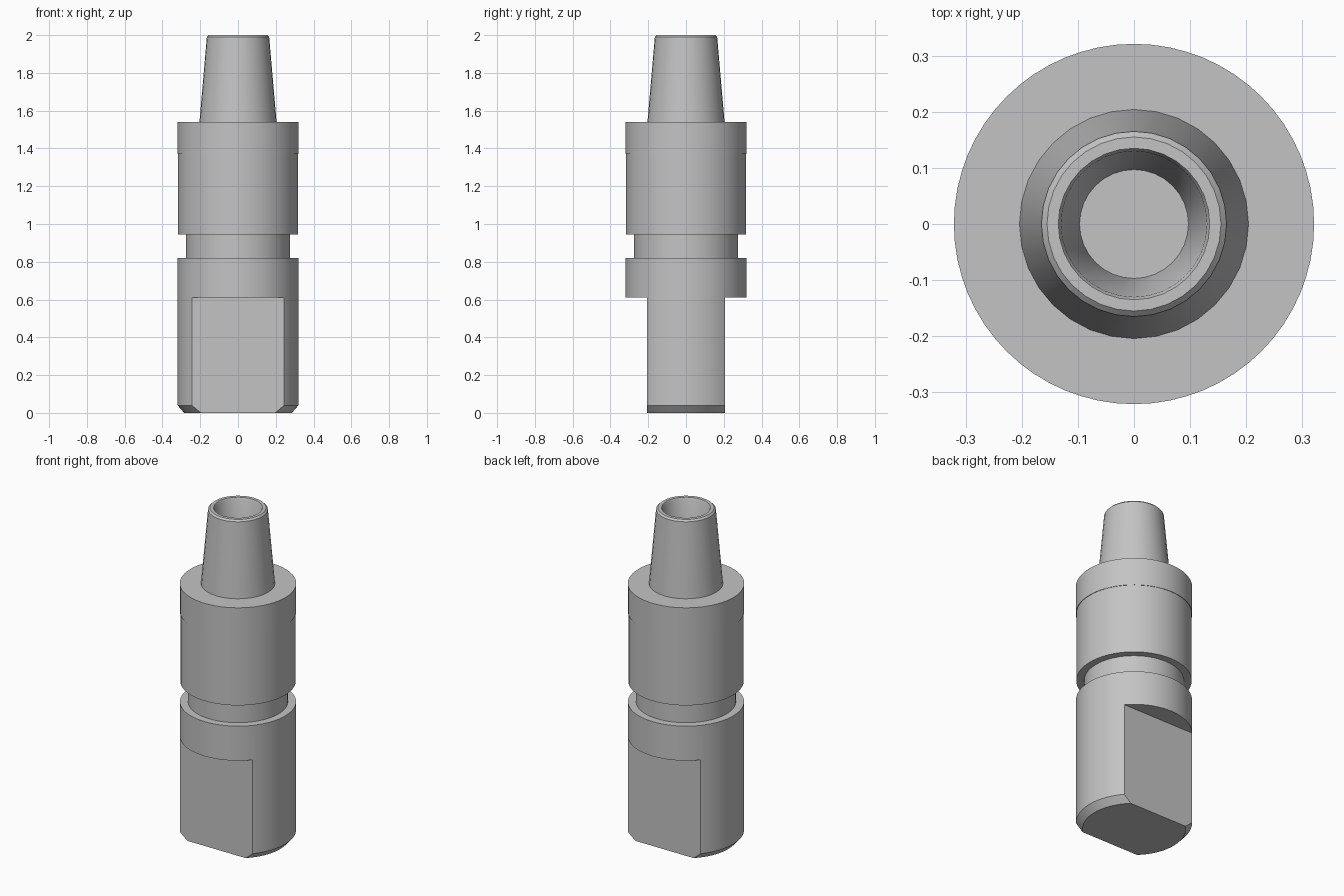
import bpy
import bmesh
import math
from mathutils import Matrix

if "Cube" in bpy.data.objects:
    bpy.data.objects.remove(bpy.data.objects["Cube"], do_unlink=True)

steel = bpy.data.materials.new("grey steel")
steel.use_nodes = True
grey = (0.55, 0.55, 0.55, 1)
steel.diffuse_color = grey
steel.node_tree.nodes["Principled BSDF"].inputs["Base Color"].default_value = grey


def make_object(name, bm):
    mesh = bpy.data.meshes.new(name)
    bmesh.ops.recalc_face_normals(bm, faces=bm.faces)
    bm.to_mesh(mesh)
    bm.free()
    mesh.materials.append(steel)
    obj = bpy.data.objects.new(name, mesh)
    bpy.context.collection.objects.link(obj)
    return obj


def activate(obj):
    bpy.ops.object.select_all(action='DESELECT')
    obj.select_set(True)
    bpy.context.view_layer.objects.active = obj


def lathe(name, profile, sides):
    """Revolve (radius, height) points, capping both ends with flat discs."""
    bm = bmesh.new()
    rings = []
    for radius, z in profile:
        angles = [math.tau * i / sides for i in range(sides)]
        rings.append([bm.verts.new((radius * math.cos(a), radius * math.sin(a), z))
                      for a in angles])
    for low, high in zip(rings, rings[1:]):
        for i in range(sides):
            j = (i + 1) % sides
            bm.faces.new((low[i], low[j], high[j], high[i]))
    bm.faces.new(rings[0])
    bm.faces.new(rings[-1])
    return make_object(name, bm)


def smooth(obj):
    activate(obj)
    bpy.ops.object.shade_smooth_by_angle(angle=math.radians(25))


def cut_flats(obj, offset, top):
    """Mill two parallel wrench flats, front and back."""
    for side in (-1, 1):
        bm = bmesh.new()
        place = Matrix.Translation((0, side * (offset + 0.5), top - 0.5))
        bmesh.ops.create_cube(bm, size=1, matrix=place)
        cutter = make_object("flat_cutter", bm)
        cutter.hide_render = True
        activate(obj)
        mod = obj.modifiers.new("flat", 'BOOLEAN')
        mod.operation = 'DIFFERENCE'
        mod.solver = 'EXACT'
        mod.object = cutter
        bpy.ops.object.modifier_apply(modifier=mod.name)
        bpy.data.objects.remove(cutter, do_unlink=True)


# Lower shank with chamfered foot and wrench flats
shank = lathe("wrench_shank", [(0.285, 0), (0.32, 0.04), (0.32, 0.82)], 64)
cut_flats(shank, 0.207, 0.61)

# Narrow neck between shank and body
neck = lathe("neck_groove", [(0.275, 0.81), (0.275, 0.955)], 64)

# Main body with a slightly wider upper collar
body = lathe("main_body", [(0.318, 0.945), (0.318, 1.37),
                           (0.321, 1.37), (0.321, 1.54)], 64)

# Tapered nose with a bevelled rim and a tapered blind bore
nose = lathe("tapered_nose", [(0.205, 1.53), (0.165, 1.99), (0.155, 2.0),
                              (0.135, 2.0), (0.13, 1.99), (0.097, 1.6)], 32)

for part in (shank, neck, body, nose):
    smooth(part)
